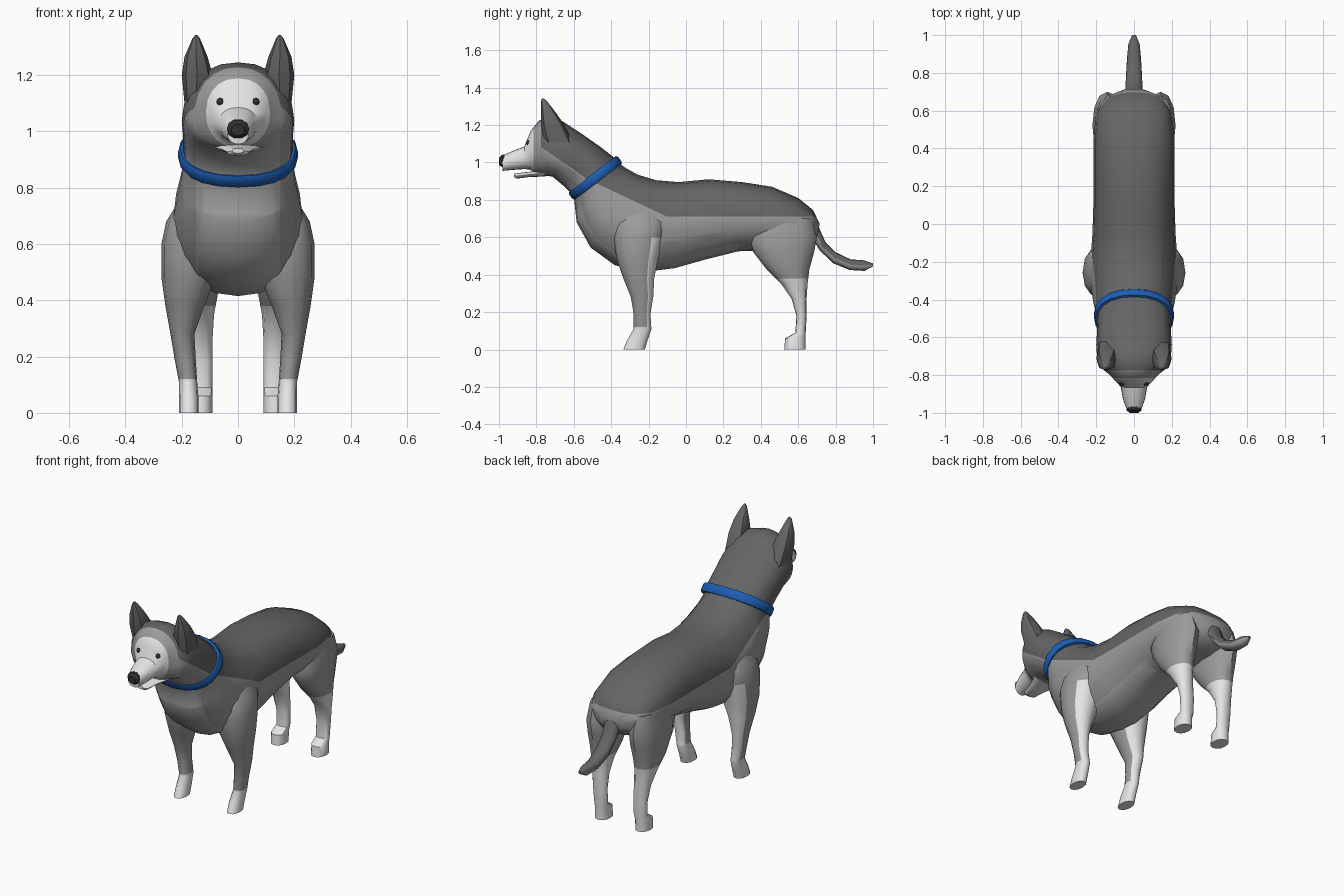
import bpy, bmesh, math
from mathutils import Vector

if "Cube" in bpy.data.objects:
    bpy.data.objects.remove(bpy.data.objects["Cube"])


def mat(name, r, g, b):
    m = bpy.data.materials.new(name)
    m.diffuse_color = (r, g, b, 1)
    m.use_nodes = True
    m.node_tree.nodes["Principled BSDF"].inputs["Base Color"].default_value = m.diffuse_color
    return m


MATS = [mat("dark_grey_fur", .13, .13, .13), mat("mid_grey_fur", .33, .33, .33),
        mat("light_grey_fur", .42, .42, .42), mat("white_fur", .78, .78, .78),
        mat("black_nose", .03, .03, .03), mat("blue_collar", .012, .11, .45)]
DARK, MID, LIGHT, WHITE, BLACK, BLUE = range(6)


def finish(name, bm, rule, cuts=()):
    """Cut colour borders into the mesh, colour its faces by rule, add it."""
    bmesh.ops.recalc_face_normals(bm, faces=bm.faces)
    for co, no in cuts:
        geom = bm.verts[:] + bm.edges[:] + bm.faces[:]
        bmesh.ops.bisect_plane(bm, geom=geom, dist=1e-5, plane_co=co, plane_no=no)
    bm.normal_update()
    for f in bm.faces:
        f.material_index = rule(f.calc_center_median(), f.normal)
    me = bpy.data.meshes.new(name)
    bm.to_mesh(me)
    bm.free()
    for m in MATS:
        me.materials.append(m)
    ob = bpy.data.objects.new(name, me)
    bpy.context.collection.objects.link(ob)
    return ob


def loft(name, rings, rule, n=20, power=.9, cx=None, cuts=(), caps=True):
    """Skin oval rings (top y, top z, bottom y, bottom z, half width)."""
    bm = bmesh.new()
    loops = []
    for k, (ty, tz, by, bz, w) in enumerate(rings):
        x0 = cx[k] if cx else 0
        loop = []
        for j in range(n):
            a = 2 * math.pi * j / n
            c, s = (math.copysign(abs(v) ** power, v) if abs(v) > 1e-9 else 0
                    for v in (math.cos(a), math.sin(a)))
            loop.append(bm.verts.new((x0 + w * c, (ty + by) / 2 + (ty - by) / 2 * s,
                                      (tz + bz) / 2 + (tz - bz) / 2 * s)))
        loops.append(loop)
    pairs = list(zip(loops, loops[1:]))
    if not caps:
        pairs.append((loops[-1], loops[0]))
    for p, q in pairs:
        for j in range(n):
            bm.faces.new((p[j], p[(j + 1) % n], q[(j + 1) % n], q[j]))
    if caps:
        bm.faces.new(loops[0])
        bm.faces.new(loops[-1])
    return finish(name, bm, rule, cuts)


def column(name, levels, side, rule, n=12, cuts=()):
    """Upright loft from (x0, x1, y0, y1, z) levels, on either side."""
    return loft(name, [(y1, z, y0, z, (x1 - x0) / 2) for x0, x1, y0, y1, z in levels],
                rule, n, .9, [side * (l[0] + l[1]) / 2 for l in levels], cuts)


# Body, neck and head in one skin, from rump to muzzle
body = [(.715, .67, .70, .60, .06), (.68, .745, .66, .56, .16), (.60, .81, .58, .54, .20),
        (.46, .87, .44, .53, .215), (.30, .895, .28, .525, .215), (.12, .91, .10, .48, .215),
        (-.04, .895, -.06, .435, .22), (-.16, .905, -.22, .415, .23),
        (-.26, .935, -.38, .45, .23), (-.33, .975, -.51, .545, .215),
        (-.36, 1.0, -.585, .68, .20), (-.37, 1.015, -.60, .82, .195),
        (-.46, 1.085, -.655, .875, .195), (-.56, 1.155, -.715, .925, .20),
        (-.66, 1.22, -.765, .93, .195), (-.72, 1.245, -.79, .935, .175),
        (-.785, 1.225, -.81, .94, .13), (-.83, 1.17, -.83, .96, .10),
        (-.865, 1.085, -.86, .965, .07), (-.93, 1.06, -.93, .96, .058),
        (-.985, 1.035, -.98, .955, .038)]


def saddle(y):
    return max(.71, .71 - .47 * (y + .1), .912 - .7 * (y + .53))


def body_rule(c, n):
    if c.y < -.815:
        return WHITE
    if c.z > saddle(c.y) and c.y > -.775:
        return DARK
    if abs(c.x) < .15 and c.z < saddle(c.y) and -.77 < c.y < .3:
        return LIGHT
    return MID


loft("body_and_head", body, body_rule, cuts=[
    ((0, 0, .71), (0, 0, 1)), ((0, -.1, .71), (0, .47, 1)), ((0, -.53, .912), (0, .7, 1)),
    ((.15, 0, 0), (1, 0, 0)), ((-.15, 0, 0), (1, 0, 0)),
    ((0, -.775, 0), (0, 1, 0)), ((0, -.815, 0), (0, 1, 0))])

# Lower jaw and nose
loft("lower_jaw", [(-.75, .965, -.75, .925, .09), (-.84, .95, -.84, .922, .055),
                   (-.90, .943, -.905, .913, .04), (-.92, .94, -.92, .922, .02)],
     lambda c, n: WHITE, 12)
loft("nose", [(-.96, 1.045, -.965, .975, .036), (-.985, 1.042, -.985, .975, .04),
              (-1.0, 1.025, -1.0, .985, .024)], lambda c, n: BLACK, 10)

# Collar: a padded band around the tilted neck
top, bottom = Vector((-.365, 1.01)), Vector((-.605, .825))
mid, half, axis = (top + bottom) / 2, (top - bottom) / 2, Vector((-.61, .79))
band = []
for off, k in ((-.026, .95), (-.026, 1.05), (-.014, 1.09), (.014, 1.09), (.026, 1.05), (.026, .95)):
    t, b = mid + half * k + axis * off, mid - half * k + axis * off
    band.append((t.x, t.y, b.x, b.y, .195 * k))
loft("collar", band, lambda c, n: BLUE, caps=False)

# Tail, dark above and grey below
loft("tail", [(.66, .73, .66, .60, .045), (.705, .665, .68, .585, .047), (.745, .575, .715, .53, .045),
              (.80, .52, .785, .462, .042), (.88, .482, .875, .425, .037),
              (.95, .477, .955, .42, .03), (1.0, .46, 1.0, .445, .01)],
     lambda c, n: DARK if n.z > -.1 else MID, 12)

front = [(.12, .20, -.31, -.18, .77), (.08, .255, -.38, -.10, .68), (.08, .272, -.39, -.12, .60),
         (.08, .272, -.37, -.15, .48), (.12, .258, -.335, -.17, .38),
         (.155, .24, -.295, -.175, .28), (.15, .225, -.28, -.19, .19),
         (.145, .21, -.28, -.185, .11), (.14, .21, -.315, -.205, .05), (.14, .21, -.335, -.22, 0)]
hind = [(.09, .20, .40, .67, .70), (.06, .22, .34, .70, .60), (.06, .22, .36, .685, .52),
        (.07, .215, .43, .66, .43), (.085, .20, .51, .65, .35), (.09, .185, .565, .645, .27),
        (.09, .175, .59, .645, .18), (.09, .17, .585, .64, .09),
        (.09, .175, .53, .64, .06), (.09, .175, .525, .64, 0)]
ear = [(.11, .19, -.755, -.60, 1.10), (.09, .20, -.775, -.65, 1.20),
       (.108, .19, -.775, -.695, 1.265), (.135, .162, -.775, -.745, 1.33),
       (.144, .152, -.77, -.76, 1.342)]

for side, tag in ((1, "left"), (-1, "right")):
    # Front legs: grey in front, white behind and at the paw
    column("front_leg_" + tag, front, side,
           lambda c, n: WHITE if c.z < .12 or (n.y > .45 and c.z < .58) else MID,
           cuts=[((0, 0, .12), (0, 0, 1))])
    # Hind legs: white below the thigh
    column("hind_leg_" + tag, hind, side, lambda c, n: WHITE if c.z < .38 else MID,
           cuts=[((0, 0, .38), (0, 0, 1))])
    column("ear_" + tag, ear, side, lambda c, n: DARK, 8)
    # Eyes
    bm = bmesh.new()
    bmesh.ops.create_uvsphere(bm, u_segments=10, v_segments=6, radius=.014)
    bmesh.ops.translate(bm, verts=bm.verts, vec=(side * .063, -.842, 1.105))
    finish("eye_" + tag, bm, lambda c, n: BLACK)

# Smooth shading with sharp creases kept
for ob in bpy.context.collection.objects:
    ob.select_set(True)
    bpy.context.view_layer.objects.active = ob
bpy.ops.object.shade_smooth_by_angle(angle=math.radians(40))
